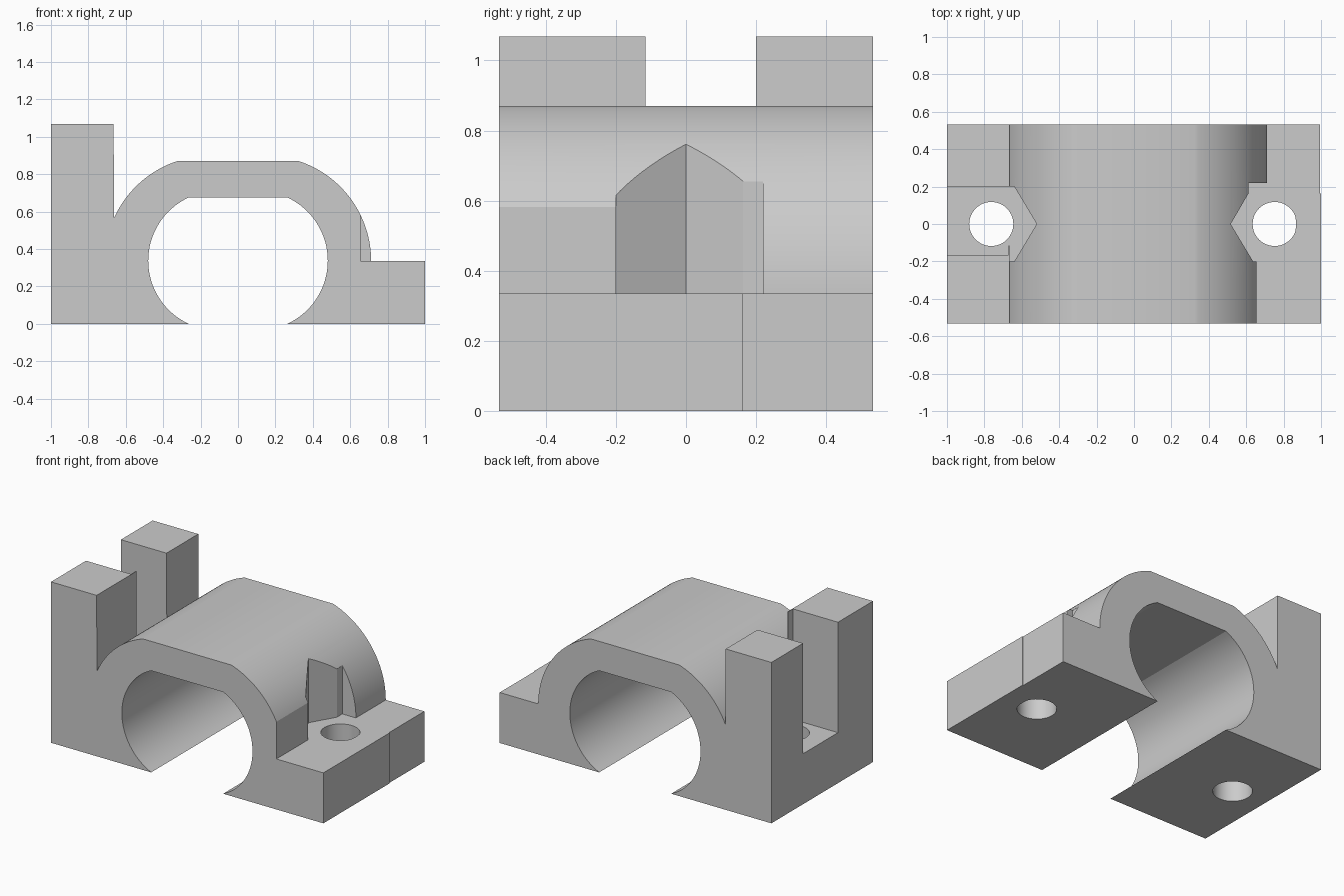
import bpy, bmesh, math

cube = bpy.data.objects.get("Cube")
if cube:
    bpy.data.objects.remove(cube, do_unlink=True)

grey = bpy.data.materials.new("plain grey")
grey.use_nodes = True
colour = (0.6, 0.6, 0.6, 1)
grey.diffuse_color = colour
grey.node_tree.nodes["Principled BSDF"].inputs["Base Color"].default_value = colour

HALF = 0.533      # half depth
FLANGE = 0.335    # flange height
TOP = 1.068       # post height


def prism(name, points, offset):
    """Extrude a closed outline of 3D points along offset."""
    mesh = bpy.data.meshes.new(name)
    bm = bmesh.new()
    face = bm.faces.new([bm.verts.new(p) for p in points])
    ext = bmesh.ops.extrude_face_region(bm, geom=[face])
    verts = [g for g in ext["geom"] if isinstance(g, bmesh.types.BMVert)]
    bmesh.ops.translate(bm, verts=verts, vec=offset)
    bmesh.ops.recalc_face_normals(bm, faces=bm.faces)
    bm.to_mesh(mesh)
    bm.free()
    mesh.materials.append(grey)
    obj = bpy.data.objects.new(name, mesh)
    bpy.context.collection.objects.link(obj)
    return obj


def arc(cx, cy, r, start, end, n=32):
    return [(cx + r * math.cos(start + (end - start) * i / n),
             cy + r * math.sin(start + (end - start) * i / n)) for i in range(n + 1)]


def cut(body, name, outline, low, high):
    """Remove a vertical prism from the body."""
    cutter = prism(name, [(x, y, low) for x, y in outline], (0, 0, high - low))
    cutter.hide_render = True
    mod = body.modifiers.new(name, "BOOLEAN")
    mod.operation, mod.solver, mod.object = "DIFFERENCE", "EXACT", cutter
    bpy.context.view_layer.objects.active = body
    bpy.ops.object.modifier_apply(modifier=mod.name)
    bpy.data.objects.remove(cutter, do_unlink=True)


# Bracket section: post wall, flat-topped arch, flange and bore
bore_z, bore_r, out_r = 0.3375, 0.372, 0.563
bore_a = math.asin(bore_z / bore_r)
out_a = math.asin((0.87 - FLANGE) / out_r)
post_a = math.asin(0.23 / out_r)
section = [(-1, 0), (-1, TOP), (-0.665, TOP)]
section += arc(-0.149, FLANGE, out_r, math.pi - post_a, math.pi - out_a)
section += arc(0.149, FLANGE, out_r, out_a, 0)
section += [(1, FLANGE), (1, 0)]
section += arc(0.108, bore_z, bore_r, -bore_a, bore_a)
section += arc(-0.108, bore_z, bore_r, math.pi - bore_a, math.pi + bore_a)
bracket = prism("clamp_bracket", [(x, -HALF, z) for x, z in section], (0, 2 * HALF, 0))

# Notch between the posts, with pointed nut clearance and a thin fin
cut(bracket, "post_notch", [
    (-1.1, 0.2), (-1.1, -0.166), (-0.67, -0.166), (-0.67, -0.115), (-0.665, -0.115),
    (-0.665, -0.2), (-0.64, -0.2), (-0.52, 0), (-0.64, 0.2)], FLANGE, 1.2)

# Stepped clearance on the flange side
cut(bracket, "flange_step", [
    (0.655, -0.6), (0.655, -0.2), (0.637, -0.2), (0.517, 0), (0.612, 0.163),
    (0.612, 0.22), (1.1, 0.22), (1.1, -0.6)], FLANGE, 1.2)

# Slight relief on the flange end
cut(bracket, "end_relief", [(0.995, 0.163), (1.1, 0.163), (1.1, 0.6), (0.995, 0.6)], -0.1, 0.5)

# Bolt holes
for x in (-0.763, 0.752):
    ring = arc(x, 0, 0.118, 0, math.tau)[:-1]
    cut(bracket, "bolt_hole", [(min(px, 0.865), py) for px, py in ring], -0.1, 0.5)

bpy.ops.object.select_all(action="DESELECT")
bracket.select_set(True)
bpy.context.view_layer.objects.active = bracket
bpy.ops.object.shade_smooth_by_angle(angle=math.radians(25))
